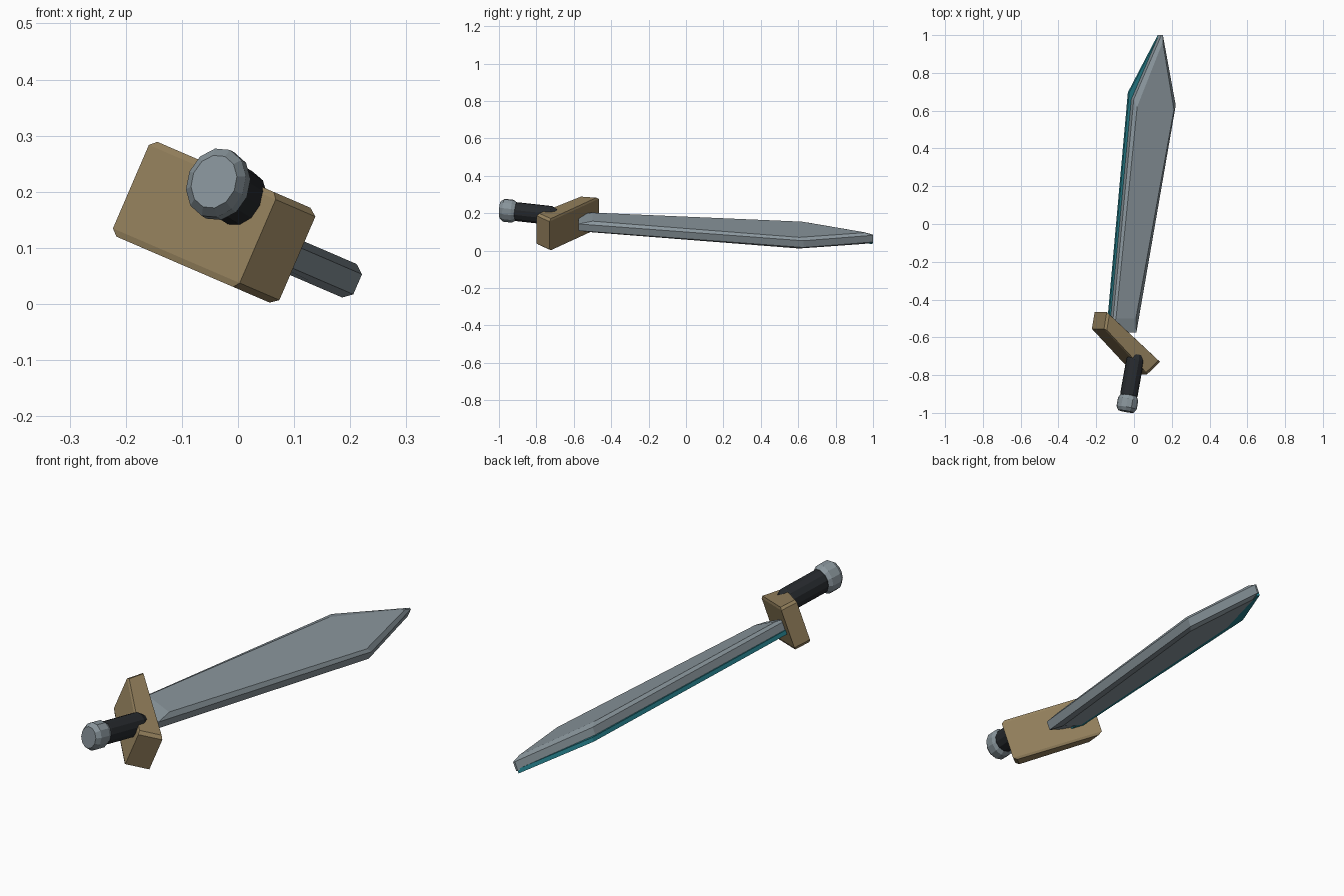
import bpy, bmesh
from math import cos, sin, pi, radians
from mathutils import Vector

if "Cube" in bpy.data.objects:
    bpy.data.objects.remove(bpy.data.objects["Cube"])

# Everything is drawn flat (x across, y along, z through the blade), then rolled about y
ROLL = radians(23.3)


def material(name, rgb):
    m = bpy.data.materials.new(name)
    m.diffuse_color = (*rgb, 1)
    m.use_nodes = True
    m.node_tree.nodes["Principled BSDF"].inputs["Base Color"].default_value = m.diffuse_color
    return m


STEEL = material("steel", (0.25, 0.30, 0.33))
BRASS = material("tan", (0.30, 0.22, 0.11))
TEAL = material("teal", (0.02, 0.22, 0.27))
BLACK = material("black", (0.02, 0.023, 0.027))


def loft(name, rings, mat):
    """Join equal-length rings of points into a closed solid."""
    bm = bmesh.new()
    loops = [[bm.verts.new(p) for p in ring] for ring in rings]
    n = len(loops[0])
    for a, b in zip(loops, loops[1:]):
        for i in range(n):
            j = (i + 1) % n
            bm.faces.new((a[i], a[j], b[j], b[i]))
    bm.faces.new(loops[0][::-1])
    bm.faces.new(loops[-1])
    bmesh.ops.recalc_face_normals(bm, faces=bm.faces)
    mesh = bpy.data.meshes.new(name)
    bm.to_mesh(mesh)
    bm.free()
    mesh.materials.append(mat)
    obj = bpy.data.objects.new(name, mesh)
    obj.rotation_euler = (0, ROLL, 0)
    bpy.context.collection.objects.link(obj)
    return obj


def layers(outer, inner, mid, half, side):
    """Plate with chamfered rims: inner outline on the caps, outer on the sides."""
    plan = ((inner, -half), (outer, -side), (outer, side), (inner, half))
    return [[(x, y, mid + z) for x, y in pts] for pts, z in plan]


# Blade: outline with sloped rims
blade_rim = [(-.187, -.575), (-.060, .66), (.099, 1.0), (.108, 1.0), (.182, .628), (-.045, -.575)]
blade_cap = [(-.168, -.50), (-.046, .62), (.098, .955), (.103, .955), (.166, .605), (-.053, -.50)]
loft("blade", layers(blade_rim, blade_cap, .1165, .0325, .0195), STEEL)

# Cutting edge: thin strip along the lower left of the blade
edge = [(-.195, -.56), (-.072, .697), (.100, 1.0), (.107, .99), (-.03, .62), (-.15, -.56)]
loft("cutting_edge", [[(x, y, z) for x, y in edge] for z in (.085, .103)], TEAL)

# Guard: slanted block with chamfered long edges
guard = [(-.258, -.555), (-.242, -.466), (.065, -.73), (-.012, -.798)]
centre = sum((Vector(p) for p in guard), Vector((0, 0))) / 4
guard_cap = [centre + (Vector(p) - centre) * .92 for p in guard]
loft("guard", layers(guard, guard_cap, .1165, .092, .081), BRASS)

# Grip and pommel: turned oval shapes along a tilted axis
AXIS = Vector((.204, .979, 0))
SIDE = Vector((.979, -.204, 0))
POMMEL = Vector((-.117, -.951, .182))
SLOPE = Vector((0, 0, -.03))


def turned(name, profile, squash, mat, sides=12):
    rings = []
    for s, r in profile:
        c = POMMEL + (AXIS + SLOPE) * s
        rings.append([c + SIDE * (r * squash * cos(2 * pi * i / sides))
                      + Vector((0, 0, r * sin(2 * pi * i / sides))) for i in range(sides)])
    return loft(name, rings, mat)


turned("grip", [(.02, .044), (.05, .052), (.235, .052), (.265, .038)], .88, BLACK)
turned("pommel", [(-.042, .049), (-.022, .064), (.024, .064), (.044, .052)], .82, STEEL)
